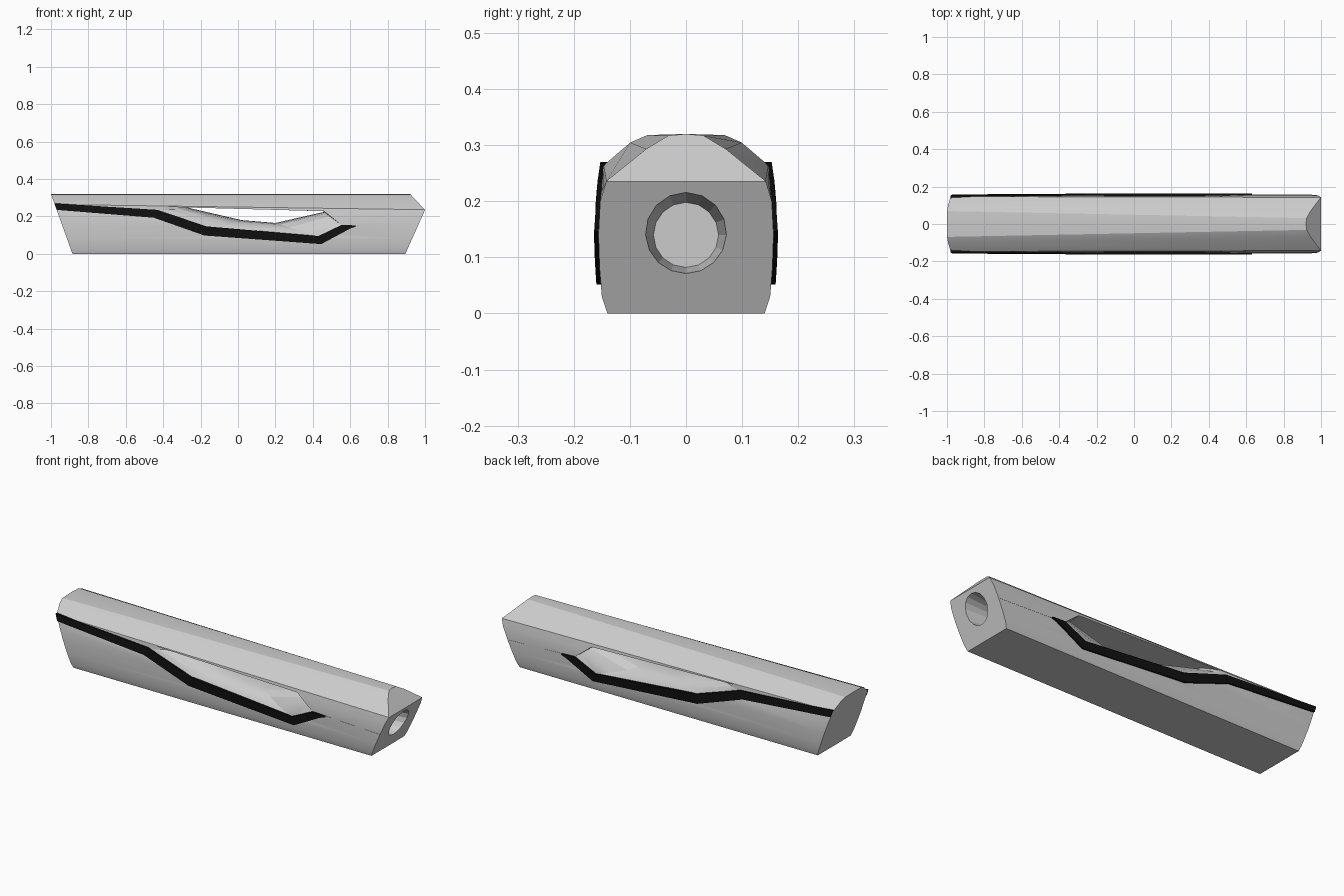
import bpy, bmesh, math
from mathutils import Vector, Matrix

if "Cube" in bpy.data.objects:
    bpy.data.objects.remove(bpy.data.objects["Cube"])


def finish(name, bm, smooth=None, mat=None):
    bmesh.ops.recalc_face_normals(bm, faces=bm.faces[:])
    me = bpy.data.meshes.new(name)
    bm.to_mesh(me)
    bm.free()
    ob = bpy.data.objects.new(name, me)
    bpy.context.collection.objects.link(ob)
    if mat:
        me.materials.append(mat)
    if smooth:
        shade(ob, smooth)
    return ob


def shade(ob, angle):
    bpy.ops.object.select_all(action='DESELECT')
    ob.select_set(True)
    bpy.context.view_layer.objects.active = ob
    bpy.ops.object.shade_smooth_by_angle(angle=math.radians(angle))


def loft(rings, closed=False):
    """Skin a list of equal-length rings; cap the ends unless closed."""
    bm = bmesh.new()
    vs = [[bm.verts.new(p) for p in r] for r in rings]
    n = len(vs[0])
    for a, b in zip(vs, vs[1:]):
        for i in range(n):
            j = (i + 1) % n
            bm.faces.new((a[i], a[j], b[j], b[i]))
    bm.faces.new(vs[0][::-1])
    bm.faces.new(vs[-1])
    return bm


def cut(ob, cutter):
    m = ob.modifiers.new("cut", 'BOOLEAN')
    m.operation, m.solver, m.object = 'DIFFERENCE', 'EXACT', cutter
    bpy.context.view_layer.objects.active = ob
    bpy.ops.object.modifier_apply(modifier=m.name)
    bpy.data.objects.remove(cutter)


# Body: wide flat-topped section on the left, peaked section on the right
side = [(.14, 0), (.15, .03), (.154, .08), (.156, .14), (.153, .2)]
left = side + [(.147, .265), (.10, .305), (.07, .318)]
right = side + [(.142, .236), (.07, .293), (.03, .317)]


def section(half, x):
    pts = half + [(0, .32)] + [(-y, z) for y, z in reversed(half)]
    return [(x, y, z) for y, z in pts]


bm = loft([section(left, -1.05), section(right, 1.0)])
# Slanted ends and the top nose bevel
for p, q in [((-.885, 0), (-1, .32)), ((1, .235), (.895, 0)), ((.92, .32), (1, .235))]:
    d = Vector((q[0] - p[0], 0, q[1] - p[1]))
    normal = Vector((-d.z, 0, d.x))
    if normal.x * p[0] < 0:
        normal.negate()
    bmesh.ops.bisect_plane(bm, geom=bm.verts[:] + bm.edges[:] + bm.faces[:],
                           plane_co=(p[0], 0, p[1]), plane_no=normal, clear_outer=True)
    bmesh.ops.holes_fill(bm, edges=[e for e in bm.edges if e.is_boundary], sides=0)
body = finish("body", bm)

# Side-to-side window whose floor bulges upward toward the middle
outer = [(-.43, .252), (.46, .228), (.555, .152), (.43, .09), (-.17, .14), (-.43, .23)]
inner = [(-.27, .248), (.455, .228), (.46, .224), (.2, .165), (.02, .18), (-.26, .245)]
stations = [(.2, 0), (.155, 0), (.14, .35), (.115, .68), (.08, .88), (.04, .97), (0, 1)]
stations = [(-y, t) for y, t in stations] + [(y, t) for y, t in stations[-2::-1]]
rings = [[(a[0] + (b[0] - a[0]) * t, y, a[1] + (b[1] - a[1]) * t)
          for a, b in zip(outer, inner)] for y, t in stations]
bm = loft(rings)
bmesh.ops.triangulate(bm, faces=bm.faces[:])
cut(body, finish("window_cutter", bm))

# Tapered socket in the right end
bm = bmesh.new()
bmesh.ops.create_cone(bm, cap_ends=True, segments=16, radius1=.058, radius2=.08, depth=.2,
                      matrix=Matrix.Translation((.93, 0, .14)) @ Matrix.Rotation(math.pi / 2, 4, 'Y'))
cut(body, finish("socket_cutter", bm))
shade(body, 22)


# Strips that hug the sides of the body
def half_width(z):
    pts = side + [(.147, .265), (.14, .28)]
    for (y0, z0), (y1, z1) in zip(pts, pts[1:]):
        if z <= z1:
            return y0 + (y1 - y0) * (z - z0) / (z1 - z0)
    return pts[-1][0]


def strip(name, s, tops, bottoms, proud, mat=None):
    rings = []
    for (xt, zt), (xb, zb) in zip(tops, bottoms):
        wt, wb = half_width(zt), half_width(zb)
        rings.append([(xt, s * (wt + proud), zt), (xb, s * (wb + proud), zb),
                      (xb, s * (wb - .012), zb), (xt, s * (wt - .012), zt)])
    return finish(name, loft(rings), mat=mat)


black = bpy.data.materials.new("black")
black.diffuse_color = (.005, .005, .005, 1)
black.use_nodes = True
black.node_tree.nodes["Principled BSDF"].inputs["Base Color"].default_value = black.diffuse_color
tops = [(-.982, .27), (-.43, .235), (-.17, .147), (.43, .095), (.555, .155), (.63, .152)]
bottoms = [(-.969, .235), (-.45, .193), (-.18, .098), (.445, .052), (.6, .135), (.63, .146)]
for s, label in ((-1, "front"), (1, "back")):
    strip(label + "_stripe", s, tops, bottoms, .008, black)
    strip(label + "_seam", s, [(.62, .151), (.953, .138)], [(.62, .148), (.952, .135)], .001)
